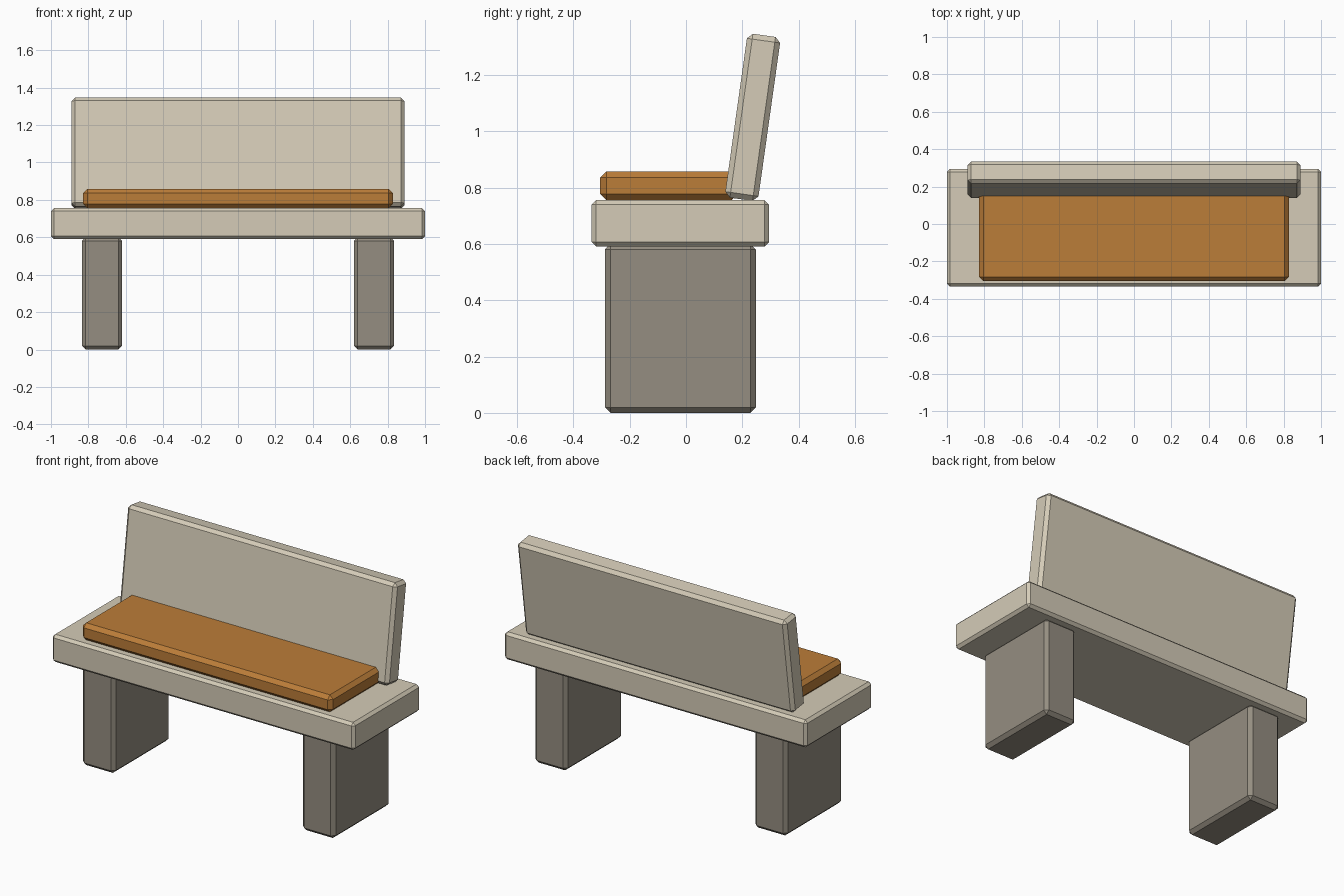
import bpy
import math

old = bpy.data.objects.get("Cube")
if old:
    bpy.data.objects.remove(old, do_unlink=True)


def material(name, colour):
    mat = bpy.data.materials.new(name)
    mat.use_nodes = True
    rgba = (*colour, 1.0)
    mat.diffuse_color = rgba
    mat.node_tree.nodes["Principled BSDF"].inputs["Base Color"].default_value = rgba
    return mat


def block(name, centre, size, bevel, mat, tilt=0.0):
    """Flat-shaded box with a single chamfer on every edge."""
    bpy.ops.mesh.primitive_cube_add(size=1, location=centre)
    obj = bpy.context.object
    obj.name = name
    obj.scale = size
    bpy.ops.object.transform_apply(location=False, rotation=False, scale=True)
    obj.rotation_euler.x = math.radians(tilt)
    obj.data.materials.append(mat)
    chamfer = obj.modifiers.new("Chamfer", 'BEVEL')
    chamfer.width = bevel
    chamfer.segments = 1
    return obj


stone = material("pale stone", (0.66, 0.60, 0.475))
dark_stone = material("dark stone", (0.30, 0.27, 0.22))
orange = material("orange cushion", (0.50, 0.205, 0.04))

# Slab legs
for side, name in ((1, "left_leg"), (-1, "right_leg")):
    block(name, (side * 0.727, -0.02, 0.3), (0.216, 0.537, 0.6), 0.02, dark_stone)

# Seat slab
block("seat", (0, -0.02, 0.673), (2.0, 0.63, 0.165), 0.016, stone)

# Cushion, its rear edge tucked under the backrest
block("cushion", (0, -0.06, 0.807), (1.655, 0.49, 0.102), 0.022, orange)

# Backrest leaning to the rear
block("backrest", (0, 0.237, 1.05), (1.78, 0.119, 0.588), 0.019, stone, tilt=-8)
